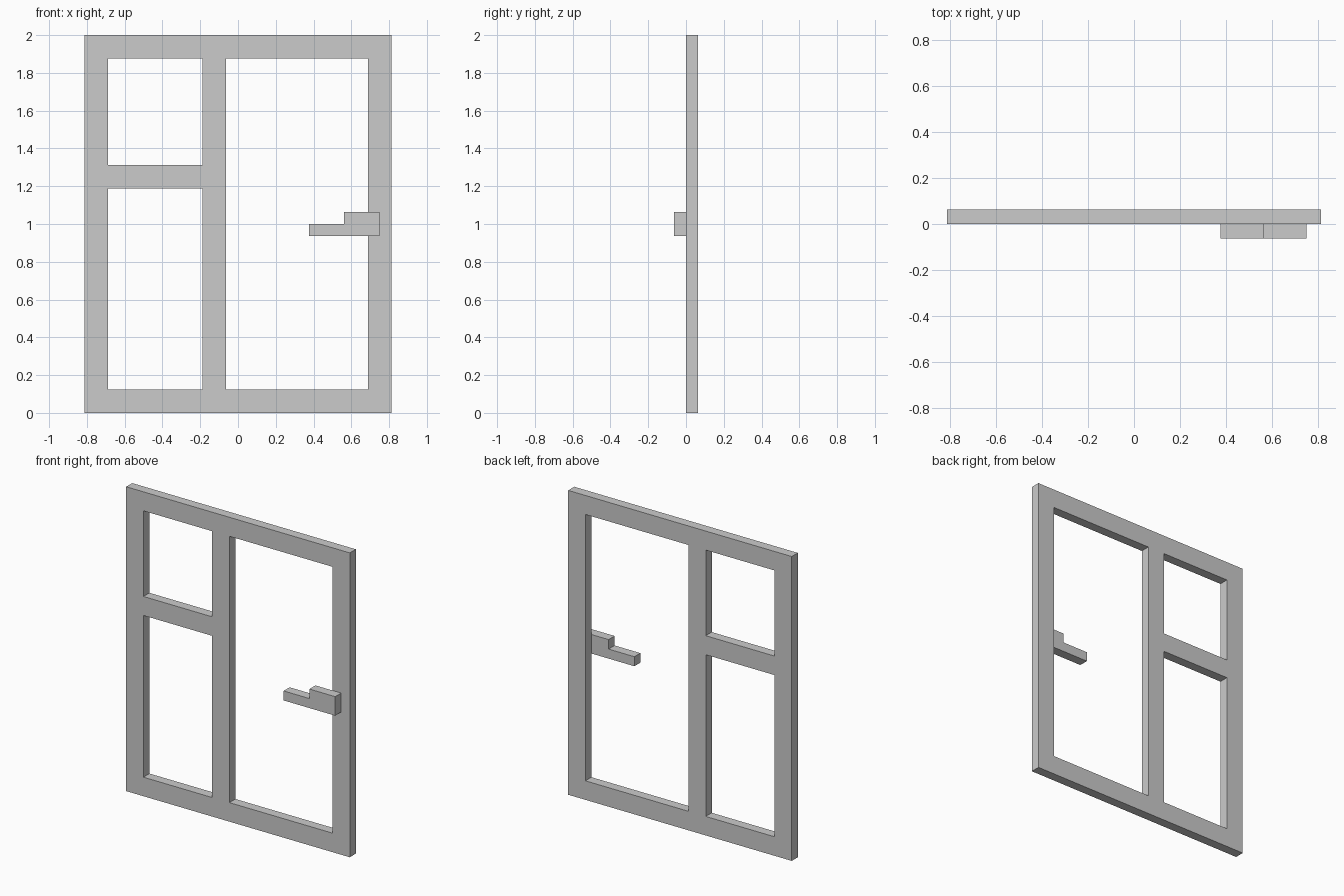
import bpy, bmesh

if "Cube" in bpy.data.objects:
    bpy.data.objects.remove(bpy.data.objects["Cube"])

U = 1 / 16  # the model sits on a 1/16 unit grid


def extruded(name, outlines, y0, y1):
    """Extrude flat (x, z) outlines, given in grid units, from y0 to y1."""
    bm = bmesh.new()
    for pts in outlines:
        bm.faces.new([bm.verts.new((x * U, y0, z * U)) for x, z in pts])
    bmesh.ops.remove_doubles(bm, verts=bm.verts, dist=1e-5)
    ext = bmesh.ops.extrude_face_region(bm, geom=bm.faces[:], use_keep_orig=True)
    verts = [g for g in ext["geom"] if isinstance(g, bmesh.types.BMVert)]
    bmesh.ops.translate(bm, verts=verts, vec=(0, y1 - y0, 0))
    bmesh.ops.recalc_face_normals(bm, faces=bm.faces)
    mesh = bpy.data.meshes.new(name)
    bm.to_mesh(mesh)
    bm.free()
    obj = bpy.data.objects.new(name, mesh)
    bpy.context.collection.objects.link(obj)
    return obj


# Window frame: a grid of rails and stiles with the pane openings left out
xs = [-13, -11, -3, -1, 11, 13]
zs = [0, 2, 19, 21, 30, 32]
openings = {(1, 1), (1, 3), (3, 1), (3, 2), (3, 3)}
cells = [[(xs[i], zs[j]), (xs[i + 1], zs[j]), (xs[i + 1], zs[j + 1]), (xs[i], zs[j + 1])]
         for i in range(5) for j in range(5) if (i, j) not in openings]
extruded("window_frame", cells, 0, U)

# Handle: mounting block with a thinner lever, on the front face
lever = [(6, 15), (12, 15), (12, 17), (9, 17), (9, 16), (6, 16)]
extruded("handle", [lever], -U, 0)
